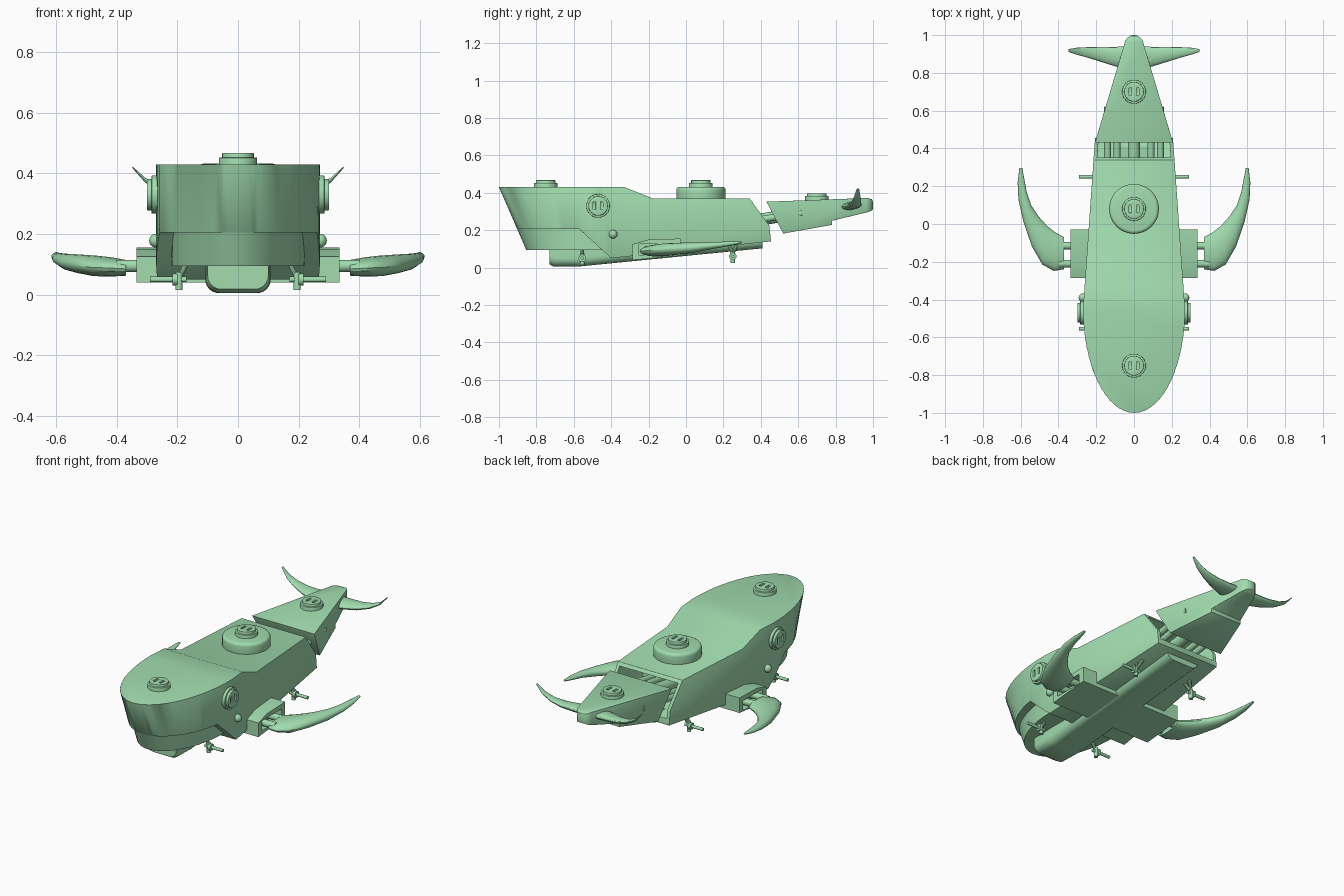
import bpy, bmesh
from math import sin, cos, pi
from mathutils import Vector

if "Cube" in bpy.data.objects:
    bpy.data.objects.remove(bpy.data.objects["Cube"])

green = bpy.data.materials.new("soft_green")
green.diffuse_color = (0.36, 0.72, 0.43, 1)
green.use_nodes = True
green.node_tree.nodes["Principled BSDF"].inputs["Base Color"].default_value = green.diffuse_color


def loft(name, rings):
    bm = bmesh.new()
    rows = [[bm.verts.new(p) for p in r] for r in rings]
    n = len(rows[0])
    for a, b in zip(rows, rows[1:]):
        for i in range(n):
            j = (i + 1) % n
            bm.faces.new((a[i], a[j], b[j], b[i]))
    bm.faces.new(rows[0][::-1])
    bm.faces.new(rows[-1])
    bmesh.ops.recalc_face_normals(bm, faces=bm.faces)
    me = bpy.data.meshes.new(name)
    bm.to_mesh(me)
    bm.free()
    ob = bpy.data.objects.new(name, me)
    bpy.context.collection.objects.link(ob)
    me.materials.append(green)
    return ob


def select(ob):
    bpy.ops.object.select_all(action='DESELECT')
    ob.select_set(True)
    bpy.context.view_layer.objects.active = ob


def finish(ob, bevel=0.0, seg=2):
    select(ob)
    if bevel:
        m = ob.modifiers.new("soft_edges", 'BEVEL')
        m.width, m.segments, m.limit_method, m.angle_limit = bevel, seg, 'ANGLE', 0.7
        bpy.ops.object.modifier_apply(modifier=m.name)
    bpy.ops.object.shade_smooth_by_angle(angle=0.55)
    return ob


def carve(ob, tool, op='DIFFERENCE'):
    tool.hide_render = True
    select(ob)
    m = ob.modifiers.new("cut", 'BOOLEAN')
    m.operation, m.object, m.solver = op, tool, 'EXACT'
    bpy.ops.object.modifier_apply(modifier=m.name)
    bpy.data.objects.remove(tool)


def side_prism(name, profile, x0, x1):
    return loft(name, [[(x, y, z) for y, z in profile] for x in (x0, x1)])


def box(name, lo, hi):
    return side_prism(name, [(lo[1], lo[2]), (hi[1], lo[2]), (hi[1], hi[2]), (lo[1], hi[2])], lo[0], hi[0])


def tube(name, a, b, r, n=20, r2=None):
    a, b = Vector(a), Vector(b)
    q = (b - a).to_track_quat('Z', 'Y')
    rings = [[p + q @ Vector((s * cos(2*pi*i/n), s * sin(2*pi*i/n), 0)) for i in range(n)]
             for p, s in ((a, r), (b, r2 or r))]
    return loft(name, rings)


def head_plan(name, w, w_back, y_back, z0, z1):
    # rounded nose that leans back towards the bottom
    rings = []
    for z in (z0, z1):
        k = 1 - (0.43 - z) * 0.79
        ring = [(w * cos(pi*i/32), -0.45 - 0.55 * k * sin(pi*i/32), z) for i in range(33)]
        rings.append(ring + [(-w_back, y_back, z), (w_back, y_back, z)])
    return loft(name, rings)


# Main hull: side profile intersected with plan
hull = side_prism("hull", [(-1.1, 0.43), (-0.33, 0.43), (-0.18, 0.37), (0.34, 0.37), (0.445, 0.225),
                           (0.455, 0.14), (-0.40, 0.05), (-0.57, 0.205), (-1.1, 0.205)], -0.5, 0.5)
carve(hull, head_plan("plan_cutter", 0.27, 0.203, 0.5, -0.05, 0.6), 'INTERSECT')
carve(hull, loft("rear_pocket", [[(-w, y, 0.175), (w, y, 0.175), (w, y, 0.352), (-w, y, 0.352)]
                                 for y, w in ((0.1, 0.215), (0.6, 0.175))]))
finish(hull, 0.006)

# Lower lip of the head
lip = head_plan("lower_lip", 0.22, 0.22, -0.3, 0.095, 0.21)
finish(lip)

# Rounded keel
def keel_ring(y, zb, zt, w):
    r = min(0.045, (zt - zb) * 0.6)
    arc = [(w - r + r * cos(a), zb + r - r * sin(a)) for a in [pi/2*i/6 for i in range(7)]]
    pts = [(w, zt)] + arc
    pts += [(-x, z) for x, z in reversed(pts)]
    return [(x, y, z) for x, z in pts]


finish(loft("keel", [keel_ring(-0.73, 0.018, 0.1, 0.1), keel_ring(-0.71, 0.006, 0.1, 0.105),
                     keel_ring(-0.58, 0.005, 0.1, 0.108), keel_ring(0.41, 0.103, 0.18, 0.108)]))

# Cross block with fin sockets
pod = side_prism("fin_cross_block", [(-0.285, 0.04), (-0.03, 0.065), (-0.03, 0.155), (-0.2, 0.15),
                                     (-0.285, 0.125)], -0.335, 0.335)
for s in (-1, 1):
    carve(pod, box("socket", (min(s*.28, s*.4), -0.25, 0.066), (max(s*.28, s*.4), -0.065, 0.125)))
finish(pod)

# Tail: side profile intersected with tapered plan
tail = side_prism("tail", [(0.43, 0.352), (0.97, 0.372), (0.995, 0.365), (1.0, 0.35), (1.0, 0.31),
                           (0.975, 0.297), (0.78, 0.25), (0.78, 0.228), (0.52, 0.182)], -0.3, 0.3)
tip = [(0.05 * cos(a), 0.95 + 0.05 * sin(a)) for a in [0.25 + (pi - 0.5) * i / 12 for i in range(13)]]
plan = [(0.21, 0.42)] + tip + [(-0.21, 0.42)]
carve(tail, loft("tail_plan", [[(x, y, z) for x, y in plan] for z in (0, 0.6)]), 'INTERSECT')
finish(tail, 0.004)

# Tail joint rods
for x, r in ((-0.14, 0.018), (-0.09, 0.018), (0, 0.032), (0.09, 0.018), (0.14, 0.018)):
    finish(tube("tail_joint_rod", (x, 0.1, 0.21), (x, 0.62, 0.292), r))


# Slotted ports
def port(name, pos, side=0):
    parts = [tube(name + "_rim", (0, 0, -0.03), (0, 0, 0.022), 0.063, 40),
             tube(name + "_cap", (0, 0, -0.02), (0, 0, 0.037), 0.052, 40)]
    for x in (-0.02, 0.02):
        carve(parts[1], box("slot", (x - 0.007, -0.02, 0.027), (x + 0.007, 0.02, 0.06)))
    for p in parts:
        p.location = pos
        if side:
            p.rotation_euler = (pi/2, 0, side * pi/2)
        finish(p, 0.002)


port("head_port", (0, -0.75, 0.43))
port("back_port", (0, 0.08, 0.43))
port("tail_port", (0, 0.7, 0.36))
finish(tube("back_dome", (0, 0.08, 0.35), (0, 0.08, 0.432), 0.132, 48), 0.018, 4)


# Curved fins and flukes lofted from elliptical sections
def blade(name, stations, n=20):
    rings = []
    for lead, trail, t in stations:
        a, b = Vector(lead), Vector(trail)
        c, h = (a + b) / 2, (a - b) / 2
        rings.append([c + h * cos(2*pi*i/n) + Vector((0, 0, t * sin(2*pi*i/n))) for i in range(n)])
    return finish(loft(name, rings))


for s in (-1, 1):
    blade("side_fin", [
        ((s*.37, -.24, .085), (s*.37, -.07, .092), .026),
        ((s*.425, -.248, .088), (s*.415, -.045, .095), .032),
        ((s*.485, -.215, .090), (s*.46, -.01, .10), .034),
        ((s*.54, -.12, .098), (s*.505, .04, .105), .031),
        ((s*.585, .01, .105), (s*.545, .10, .112), .026),
        ((s*.612, .13, .117), (s*.568, .17, .121), .018),
        ((s*.616, .22, .126), (s*.58, .235, .128), .012),
        ((s*.607, .295, .135), (s*.592, .298, .135), .005)])
    blade("tail_fluke", [
        ((s*.04, .82, .325), (s*.04, .94, .335), .022),
        ((s*.10, .835, .325), (s*.10, .938, .335), .021),
        ((s*.18, .86, .33), (s*.18, .938, .338), .017),
        ((s*.25, .882, .347), (s*.25, .936, .352), .012),
        ((s*.305, .897, .375), (s*.305, .933, .378), .008),
        ((s*.348, .912, .42), (s*.348, .926, .42), .003)])
    # fin rods
    for y in (-0.21, -0.115):
        finish(tube("fin_rod", (s*.26, y, .095), (s*.40, y, .095), .02))
    # eyes and cheek studs
    port("eye", (s*.263, -0.47, 0.33), s)
    bpy.ops.mesh.primitive_uv_sphere_add(segments=20, ring_count=12, radius=.023,
                                         location=(s*.27, -0.39, 0.178))
    stud = bpy.context.object
    stud.name = "cheek_stud"
    stud.data.materials.append(green)
    finish(stud)
    # landing struts with axles
    for y, top, zb in ((-0.555, 0.12, 0.015), (0.25, 0.14, 0.025)):
        finish(tube("strut_post", (s*.195, y, zb), (s*.195, y, zb + .06), .012, 12))
        for d in (-0.03, 0.03):
            finish(tube("strut_brace", (s*.19, y, zb + .05), (s*(.17 - .01), y + d*(y > 0), top), .009, 10))
        finish(tube("axle", (s*.17, y, zb + .035), (s*.29, y, zb + .035), .009, 12))
        finish(tube("strut_collar", (s*.20, y, zb + .035), (s*.216, y, zb + .035), .02, 16))
